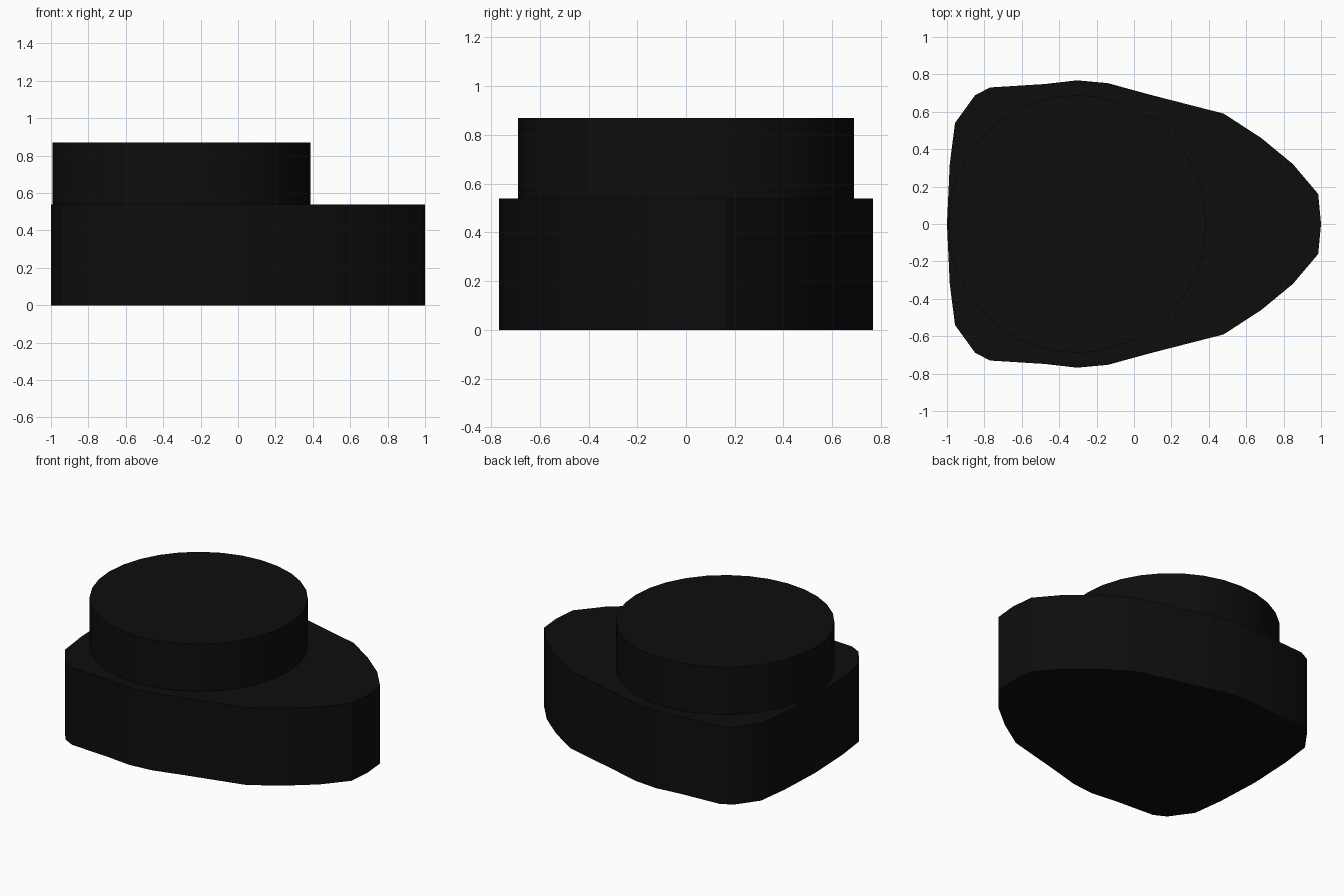
import bpy, bmesh, math

if "Cube" in bpy.data.objects:
    bpy.data.objects.remove(bpy.data.objects["Cube"])

black = bpy.data.materials.new("black")
black.diffuse_color = (0.004, 0.004, 0.004, 1)
black.use_nodes = True
black.node_tree.nodes["Principled BSDF"].inputs["Base Color"].default_value = black.diffuse_color


def prism(name, outline, z0, z1):
    """Extrude a closed outline from z0 to z1 with both ends capped."""
    bm = bmesh.new()
    base = bm.faces.new([bm.verts.new((x, y, z0)) for x, y in outline])
    res = bmesh.ops.extrude_face_region(bm, geom=[base], use_keep_orig=True)
    for v in res["geom"]:
        if isinstance(v, bmesh.types.BMVert):
            v.co.z = z1
    bmesh.ops.recalc_face_normals(bm, faces=bm.faces[:])
    mesh = bpy.data.meshes.new(name)
    bm.to_mesh(mesh)
    bm.free()
    mesh.materials.append(black)
    obj = bpy.data.objects.new(name, mesh)
    bpy.context.collection.objects.link(obj)
    bpy.context.view_layer.objects.active = obj
    bpy.ops.object.select_all(action="DESELECT")
    obj.select_set(True)
    bpy.ops.object.shade_smooth_by_angle(angle=math.radians(30))
    return obj


# Body: rounded teardrop, half outline mirrored across y = 0
half = [(1, 0), (0.985, 0.16), (0.85, 0.32), (0.68, 0.46), (0.48, 0.59),
        (0.09, 0.69), (-0.14, 0.753), (-0.305, 0.768), (-0.48, 0.748),
        (-0.77, 0.73), (-0.85, 0.688), (-0.957, 0.54), (-0.985, 0.32), (-1, 0)]
outline = half + [(x, -y) for x, y in half[-2:0:-1]]
prism("body", outline, 0, 0.54)

# Round cap on the wide end
R, CX, N = 0.69, -0.303, 32
circle = [(CX + R * math.cos(2 * math.pi * i / N), R * math.sin(2 * math.pi * i / N))
          for i in range(N)]
prism("round_cap", circle, 0.54, 0.87)
